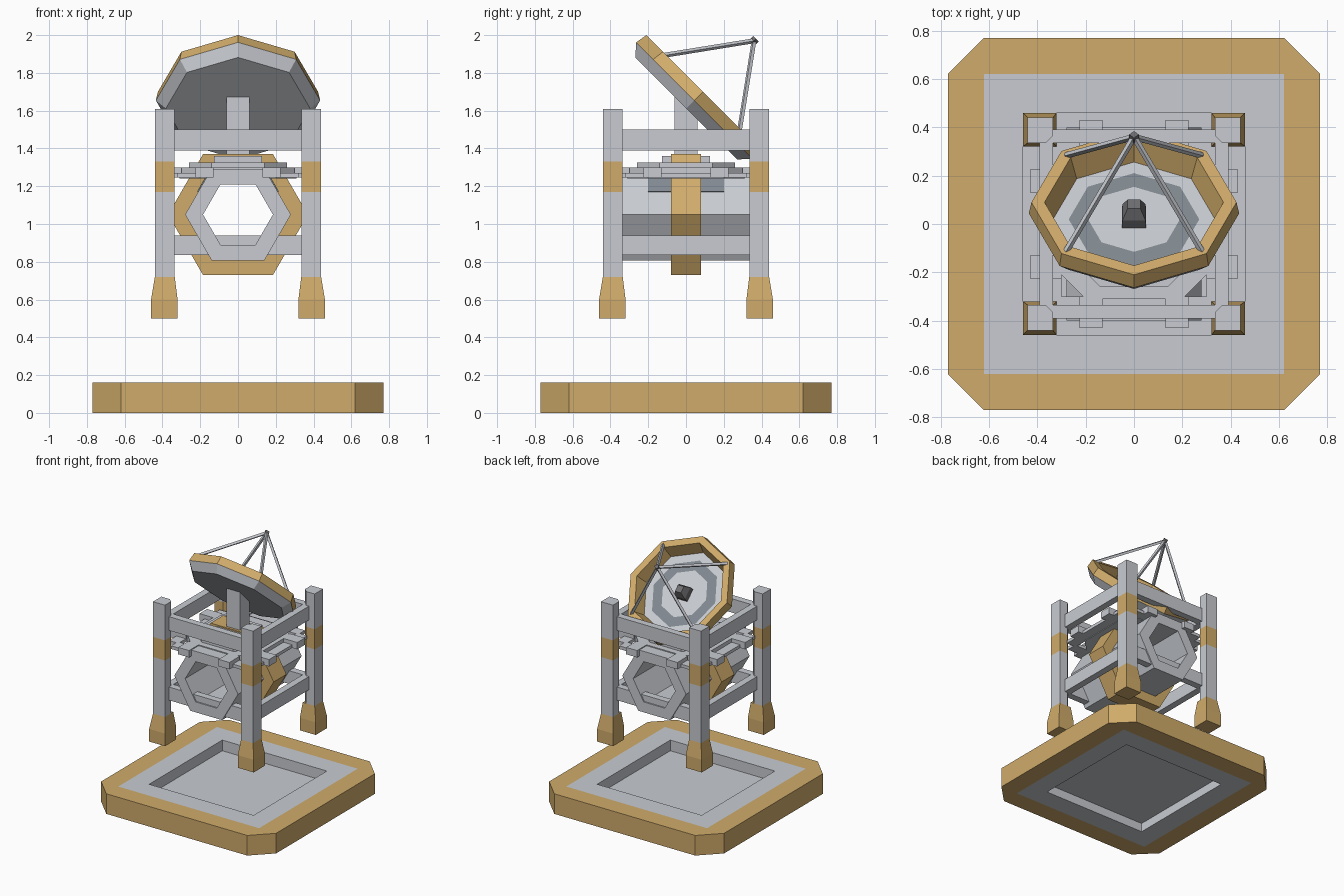
import bpy, bmesh, math
from mathutils import Vector, Matrix

if "Cube" in bpy.data.objects:
    bpy.data.objects.remove(bpy.data.objects["Cube"])


def material(name, rgb):
    m = bpy.data.materials.new(name)
    m.use_nodes = True
    m.diffuse_color = (*rgb, 1)
    m.node_tree.nodes["Principled BSDF"].inputs["Base Color"].default_value = (*rgb, 1)
    return m


MATS = [material("pale_grey", (0.58, 0.6, 0.64)),
        material("ochre", (0.63, 0.41, 0.145)),
        material("slate_blue", (0.22, 0.25, 0.28)),
        material("dark_grey", (0.16, 0.16, 0.17))]
GREY, OCHRE, SLATE, DARK = range(4)


def finish(name, bm):
    bmesh.ops.remove_doubles(bm, verts=bm.verts, dist=0.0001)
    bmesh.ops.recalc_face_normals(bm, faces=bm.faces)
    mesh = bpy.data.meshes.new(name)
    bm.to_mesh(mesh)
    bm.free()
    for m in MATS:
        mesh.materials.append(m)
    ob = bpy.data.objects.new(name, mesh)
    bpy.context.collection.objects.link(ob)
    return ob


def loft(name, rings, mats, closed=False):
    """Skin point rings; one colour for each span, ends capped unless closed."""
    bm = bmesh.new()
    loops = [[bm.verts.new(p) for p in ring] for ring in rings]
    spans = len(loops) if closed else len(loops) - 1
    mats = mats if isinstance(mats, list) else [mats] * spans
    n = len(loops[0])
    for s in range(spans):
        a, b = loops[s], loops[(s + 1) % len(loops)]
        for i in range(n):
            j = (i + 1) % n
            bm.faces.new((a[i], a[j], b[j], b[i])).material_index = mats[s]
    if not closed:
        bm.faces.new(loops[0]).material_index = mats[0]
        bm.faces.new(loops[-1]).material_index = mats[-1]
    return finish(name, bm)


def box(name, x, y, z, mat=GREY):
    ring = [(x[0], y[0]), (x[1], y[0]), (x[1], y[1]), (x[0], y[1])]
    return loft(name, [[(*p, h) for p in ring] for h in z], mat)


def turned_box(name, turn, x, y, z, mat=GREY):
    """Box repeated at quarter turns about the vertical axis."""
    ob = box(name, x, y, z, mat)
    ob.data.transform(Matrix.Rotation(turn * math.pi / 2, 4, 'Z'))
    return ob


def chamfered(half, cut, z):
    c = half - cut
    return [(half, -c, z), (half, c, z), (c, half, z), (-c, half, z),
            (-half, c, z), (-half, -c, z), (-c, -half, z), (c, -half, z)]


def hexagon(radius, y):
    return [(radius * math.cos(math.radians(a)), y,
             1.05 + radius * math.sin(math.radians(a))) for a in range(0, 360, 60)]


def rod(name, a, b, radius, mat=GREY):
    a, b = Vector(a), Vector(b)
    bm = bmesh.new()
    bmesh.ops.create_cone(bm, cap_ends=True, segments=4, radius1=radius,
                          radius2=radius, depth=(b - a).length)
    turn = (b - a).to_track_quat('Z', 'Y').to_matrix().to_4x4()
    bm.transform(Matrix.Translation((a + b) / 2) @ turn)
    for f in bm.faces:
        f.material_index = mat
    return finish(name, bm)


# Landing pad: ochre border, grey inset, shallow wells above and below
loft("landing_pad",
     [chamfered(0.46, 0, 0.075), chamfered(0.46, 0, 0.16), chamfered(0.62, 0, 0.16),
      chamfered(0.77, 0.15, 0.16), chamfered(0.77, 0.15, 0), chamfered(0.62, 0, 0),
      chamfered(0.46, 0, 0), chamfered(0.46, 0, 0.07)],
     [GREY, GREY, OCHRE, OCHRE, OCHRE, GREY, GREY])

# Four legs with a chamfered inner corner, a painted band and flared feet
near, far, cut = 0.335, 0.44, 0.03
for sx in (-1, 1):
    for sy in (-1, 1):
        side = ("left" if sx > 0 else "right") + ("_front" if sy < 0 else "_back")
        post = [(near + cut, near), (far, near), (far, far), (near, far), (near, near + cut)]
        loft("leg_" + side,
             [[(sx * x, sy * y, z) for x, y in post] for z in (0.7, 1.17, 1.33, 1.61)],
             [GREY, OCHRE, GREY])
        feet = []
        for lo, hi, z in ((0.32, 0.46, 0.5), (0.32, 0.46, 0.6), (near, far, 0.72)):
            feet.append([(sx * x, sy * y, z) for x, y in
                         ((lo, lo), (hi, lo), (hi, hi), (lo, hi))])
        loft("foot_" + side, feet, OCHRE)

# Frame rails, deck edge bars and tabs on all four sides
for t, side in enumerate(("front", "left", "back", "right")):
    turned_box("upper_rail_" + side, t, (-0.36, 0.36), (-0.39, -0.335), (1.39, 1.5))
    turned_box("lower_rail_" + side, t, (-0.36, 0.36), (-0.39, -0.335), (0.835, 0.94))
    turned_box("deck_bar_" + side, t, (-0.32, 0.32), (-0.385, -0.3), (1.245, 1.27))
    for s in (-1, 1):
        turned_box("deck_tab_" + side, t, sorted((s * 0.13, s * 0.225)),
                   (-0.43, -0.3), (1.245, 1.3))

# Hexagonal barrel, open from front to back, with a wide middle collar
loft("barrel", [hexagon(0.28, -0.4), hexagon(0.28, 0.4),
                hexagon(0.185, 0.4), hexagon(0.185, -0.4)], GREY, closed=True)
loft("barrel_collar", [hexagon(0.37, -0.08), hexagon(0.37, 0.08),
                       hexagon(0.25, 0.08), hexagon(0.25, -0.08)], OCHRE, closed=True)

# Slate panels on the upper sloping sides of the barrel
for sx in (-1, 1):
    for sy in (-1, 1):
        strip = [(0.211, 1.17), (0.165, 1.25), (0.17, 1.253), (0.216, 1.173)]
        loft("barrel_panel", [[(sx * x, sy * y, z) for x, z in strip]
                              for y in (0.08, 0.2)], SLATE)

# Deck, turret and mast below the dish
loft("deck", [chamfered(0.31, 0.11, z) for z in (1.24, 1.3)], GREY)
loft("deck_step", [chamfered(0.26, 0.12, z) for z in (1.3, 1.325)], GREY)
box("turret", (-0.127, 0.127), (-0.127, 0.127), (1.25, 1.36))
mast = box("mast", (-0.06, 0.06), (-0.06, 0.06), (1.3, 1.62))
for v in mast.data.vertices:
    if v.co.z > 1.5:
        v.co.z -= v.co.y

# Dish: eight-sided, tilted back by 45 degrees
TILT = Matrix.Translation((0, 0.09, 1.7)) @ Matrix.Rotation(-math.pi / 4, 4, 'X')


def dish_ring(radius, depth):
    return [TILT @ Vector((radius * math.cos(i * math.pi / 4),
                           radius * math.sin(i * math.pi / 4), depth)) for i in range(8)]


loft("dish",
     [dish_ring(0.2, -0.125), dish_ring(0.382, -0.125), dish_ring(0.435, -0.065),
      dish_ring(0.424, 0), dish_ring(0.37, 0), dish_ring(0.335, -0.1),
      dish_ring(0.27, -0.1), dish_ring(0.19, -0.1), dish_ring(0.1, -0.1)],
     [GREY, GREY, OCHRE, OCHRE, OCHRE, GREY, SLATE, GREY])

# Feed horn at the middle of the dish
loft("feed_horn",
     [[TILT @ Vector((sx * r, sy * r, z)) for sx, sy in ((-1, -1), (1, -1), (1, 1), (-1, 1))]
      for r, z in ((0.05, -0.1), (0.048, -0.06), (0.026, -0.01))], DARK)

# Four struts that meet at the receiver
apex = Vector((0, 0.36, 1.97))
for i in (1, 3, 5, 7):
    rod("receiver_strut", dish_ring(0.4, -0.01)[i], apex, 0.013)
rod("receiver", apex - Vector((0, 0.012, 0.012)), apex + Vector((0, 0.01, 0.01)), 0.02, DARK)
